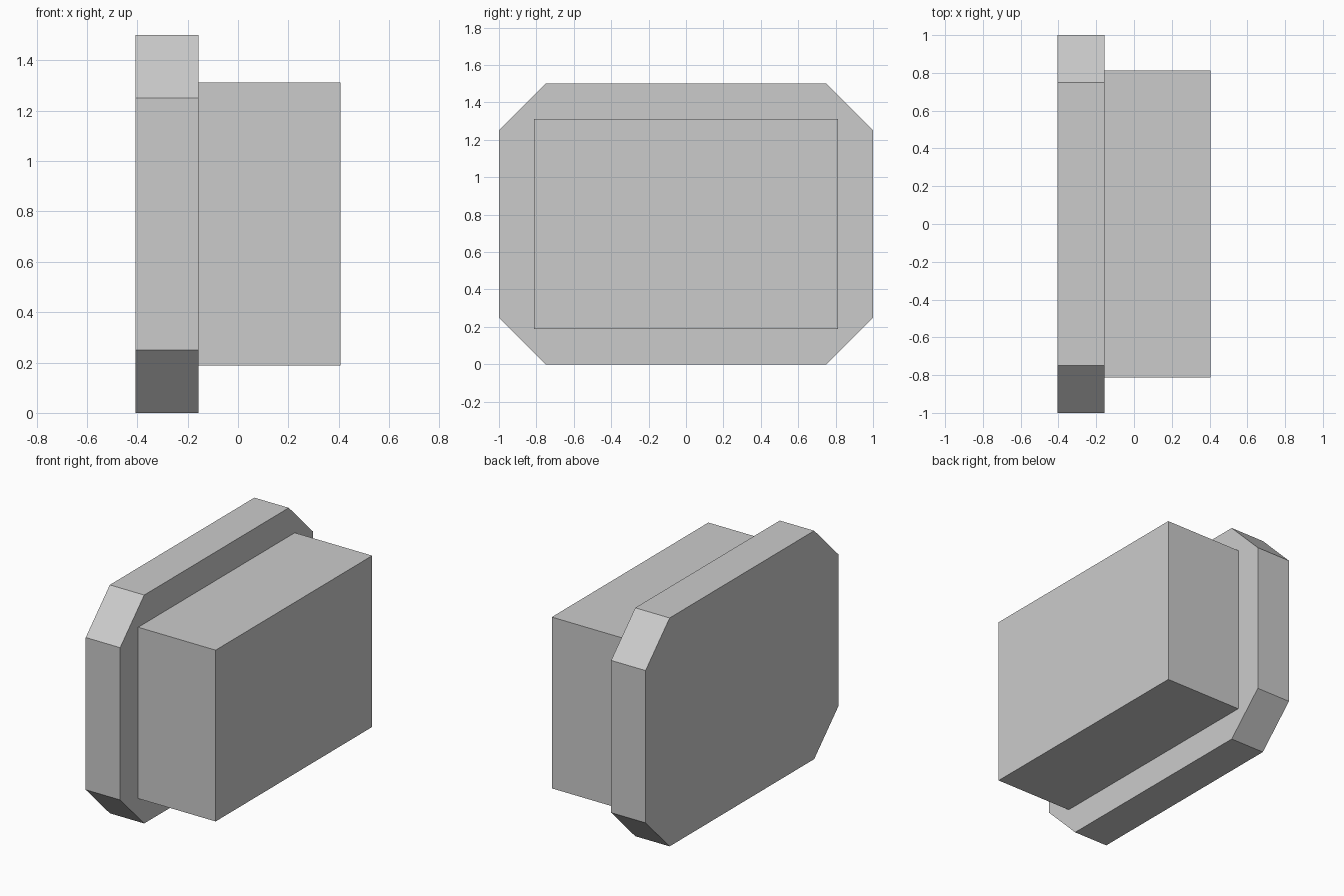
import bpy, bmesh

if "Cube" in bpy.data.objects:
    bpy.data.objects.remove(bpy.data.objects["Cube"])

HALF_X = 0.40625      # half of the total depth
PLATE = 0.25          # plate thickness
MID_Z = 0.75


def prism(name, profile, x0, x1):
    """Extrude a closed (y, z) profile along x from x0 to x1."""
    bm = bmesh.new()
    face = bm.faces.new([bm.verts.new((x0, y, z)) for y, z in profile])
    ext = bmesh.ops.extrude_face_region(bm, geom=[face], use_keep_orig=True)
    verts = [g for g in ext["geom"] if isinstance(g, bmesh.types.BMVert)]
    bmesh.ops.translate(bm, verts=verts, vec=(x1 - x0, 0, 0))
    bmesh.ops.recalc_face_normals(bm, faces=bm.faces)
    mesh = bpy.data.meshes.new(name)
    bm.to_mesh(mesh)
    bm.free()
    obj = bpy.data.objects.new(name, mesh)
    bpy.context.collection.objects.link(obj)
    return obj


def rectangle(half_y, half_z, cut=0.0):
    """Rectangle around MID_Z, with corners cut at 45 degrees if cut > 0."""
    points = []
    for sy, sz in ((1, 1), (-1, 1), (-1, -1), (1, -1)):
        a = (sy * half_y, MID_Z + sz * (half_z - cut))
        b = (sy * (half_y - cut), MID_Z + sz * half_z)
        if cut:
            points += [a, b] if sy == sz else [b, a]
        else:
            points.append(a)
    return points


seam = -HALF_X + PLATE
# Plate with clipped corners
prism("back_plate", rectangle(1.0, 0.75, 0.25), -HALF_X, seam)
# Plain block standing out from the plate
prism("front_block", rectangle(0.8125, 0.5625), seam, HALF_X)
